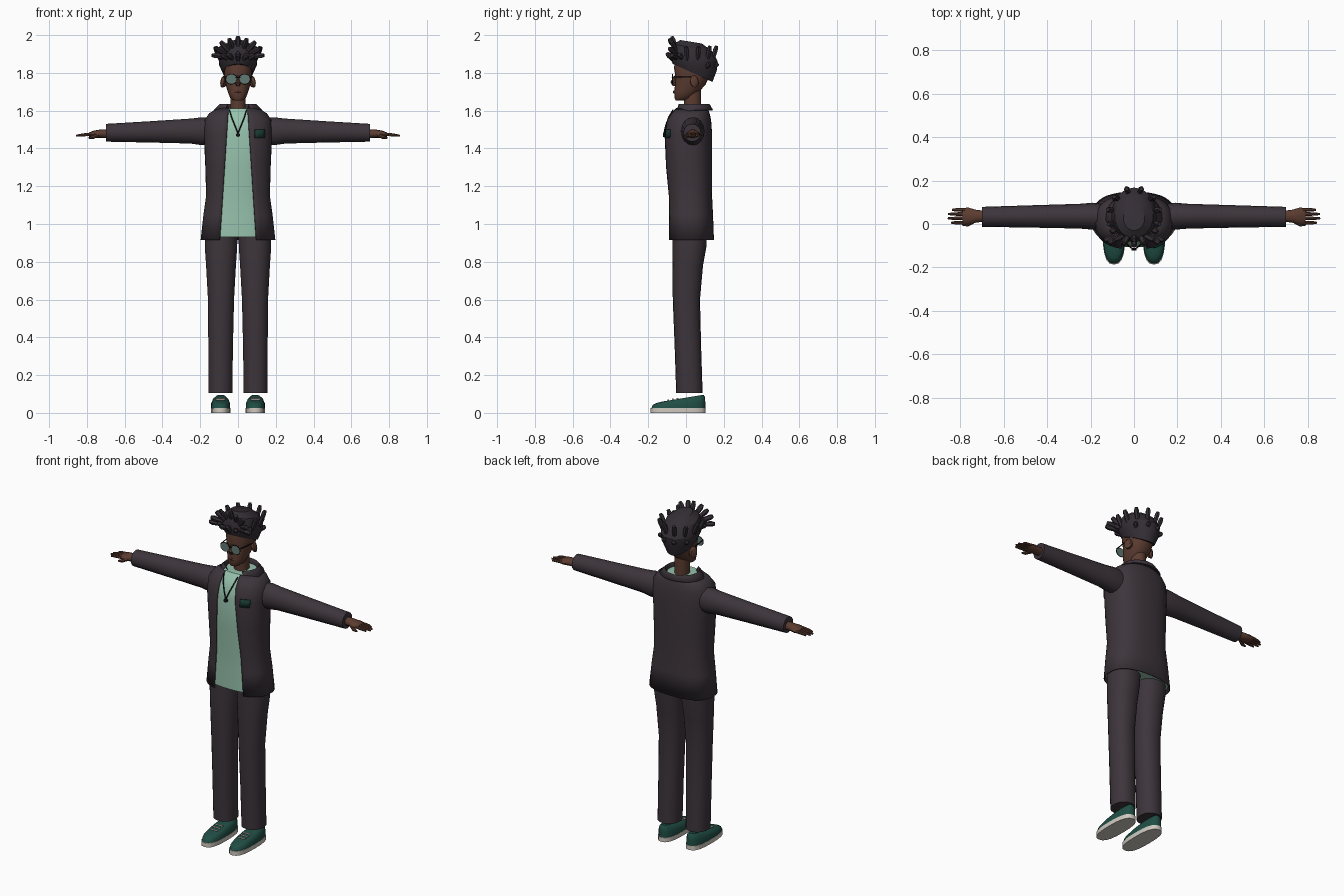
import bpy, bmesh, math
from math import sin, cos, pi, radians
from mathutils import Vector

cube = bpy.data.objects.get("Cube")
if cube:
    bpy.data.objects.remove(cube)


def material(name, r, g, b):
    m = bpy.data.materials.new(name)
    m.use_nodes = True
    m.diffuse_color = (r, g, b, 1)
    node = next(n for n in m.node_tree.nodes if n.type == "BSDF_PRINCIPLED")
    node.inputs["Base Color"].default_value = (r, g, b, 1)
    return m


CLOTH = material("dark suit cloth", .046, .035, .044)
HAIR = material("dark hair", .034, .027, .035)
SKIN = material("brown skin", .105, .045, .03)
MINT = material("mint shirt", .31, .54, .42)
GREEN = material("shoe green", .014, .075, .058)
SOLE = material("off white", .62, .58, .52)
LENS = material("grey green lens", .12, .19, .17)
BLACK = material("black trim", .008, .007, .008)
LIP = material("lip brown", .13, .042, .035)
POCKET = material("pocket green", .01, .04, .033)


def power(v, e):
    return math.copysign(abs(v) ** e, v)


def loft(name, rings, mat, closed=True, caps=True, thick=0, angle=40):
    """Skin a list of equal-length point rings."""
    bm = bmesh.new()
    rows = [[bm.verts.new(p) for p in ring] for ring in rings]
    n = len(rows[0])
    for a, b in zip(rows, rows[1:]):
        for i in range(n if closed else n - 1):
            j = (i + 1) % n
            bm.faces.new((a[i], a[j], b[j], b[i]))
    if caps and closed:
        bm.faces.new(rows[0])
        bm.faces.new(rows[-1])
    bmesh.ops.recalc_face_normals(bm, faces=bm.faces)
    me = bpy.data.meshes.new(name)
    bm.to_mesh(me)
    bm.free()
    ob = bpy.data.objects.new(name, me)
    bpy.context.collection.objects.link(ob)
    me.materials.append(mat)
    if thick:
        mod = ob.modifiers.new("thickness", "SOLIDIFY")
        mod.thickness, mod.offset = thick, 0
    bpy.ops.object.select_all(action="DESELECT")
    ob.select_set(True)
    bpy.context.view_layer.objects.active = ob
    bpy.ops.object.shade_smooth_by_angle(angle=radians(angle))
    return ob


def flat_ring(hx, yf, yb, zf, zb=None, xc=0, n=20, e=1.0):
    """Horizontal ring, tilted when front and back heights differ."""
    zb = zf if zb is None else zb
    pts = []
    for i in range(n):
        t = 2 * pi * i / n
        k = (1 - power(cos(t), e)) / 2
        pts.append((xc + hx * power(sin(t), e), yf + (yb - yf) * k, zf + (zb - zf) * k))
    return pts


def tube(name, points, radii, mat, n=6, flat=1.0, angle=40):
    """Tapered tube along a path; flat squashes its thickness."""
    pts = [Vector(p) for p in points]
    d = (pts[-1] - pts[0]).normalized()
    side = d.cross(Vector((0, 0, 1)) if abs(d.z) < .9 else Vector((0, 1, 0))).normalized()
    up = side.cross(d)
    rings = [[p + side * r * cos(2 * pi * i / n) + up * r * flat * sin(2 * pi * i / n)
              for i in range(n)] for p, r in zip(pts, radii)]
    return loft(name, rings, mat, angle=angle)


# Torso shape shared by jacket, shirt and pocket: height, half width, front, back
LEVELS = [(.915, .195, -.095, .145), (1.05, .18, -.095, .14), (1.15, .166, -.096, .135),
          (1.3, .17, -.108, .135), (1.48, .178, -.114, .135), (1.55, .174, -.1, .13),
          (1.585, .15, -.078, .122), (1.612, .1, -.056, .112)]


def torso(z, t, grow=0.0):
    for a, b in zip(LEVELS, LEVELS[1:]):
        if z <= b[0]:
            break
    k = (z - a[0]) / (b[0] - a[0])
    hx, yf, yb = (a[i] + (b[i] - a[i]) * k for i in (1, 2, 3))
    return ((hx + grow) * power(sin(t), .8),
            (yf + yb) / 2 - ((yb - yf) / 2 + grow) * power(cos(t), .8), z)


def angle_at(z, x):
    return math.asin((x / torso(z, pi / 2)[0]) ** 1.25)


def span(a, b, n):
    return [a + (b - a) * i / (n - 1) for i in range(n)]


heights = [l[0] for l in LEVELS]
jacket = []
for z in heights:
    t = angle_at(z, .05 + .046 * (1.61 - z) / .7)
    jacket.append([torso(z, a) for a in span(t, 2 * pi - t, 37)])
loft("jacket", jacket, CLOTH, closed=False, thick=.006)
loft("shirt", [[torso(max(z, .932), 2 * pi * i / 40, -.007) for i in range(40)] for z in heights], MINT)
loft("chest_pocket", [[torso(z, a, .006) for a in span(angle_at(z, .086), angle_at(z, .136), 4)]
                      for z in (1.455, 1.5)], POCKET, closed=False, thick=.006)

# Folded collar with dropped front points
collar = []
for rx, ry, z, drop in ((.082, .07, 1.6, 0), (.097, .09, 1.632, 0), (.128, .106, 1.602, .022)):
    collar.append([(rx * sin(a) * (1 + drop * 5 * max(0, cos(a))), .035 - ry * cos(a),
                    z - drop * max(0, cos(a))) for a in span(.6, 2 * pi - .6, 25)])
loft("collar", collar, CLOTH, closed=False, thick=.005)

# Head and neck
loft("neck", [flat_ring(.041, -.01, .08, z) for z in (1.57, 1.73)], SKIN)
loft("head", [flat_ring(*r, e=.9) for r in (
    (.024, -.055, .0, 1.655), (.042, -.062, .03, 1.668), (.054, -.062, .07, 1.7),
    (.066, -.058, .105, 1.74), (.073, -.056, .122, 1.78), (.075, -.064, .125, 1.83),
    (.066, -.05, .11, 1.89))], SKIN)
tube("nose", [(0, -.054, 1.785), (0, -.068, 1.75), (0, -.06, 1.73)], (.006, .015, .01), SKIN, n=8)
tube("lips", [(-.022, -.056, 1.698), (0, -.062, 1.699), (.022, -.056, 1.698)], (.002, .008, .002), LIP)

# Hair cap
loft("hair_cap", [flat_ring(*r, n=18) for r in (
    (.079, -.07, .14, 1.848, 1.752), (.1, -.08, .164, 1.872, 1.815),
    (.105, -.084, .168, 1.905, 1.862), (.088, -.066, .138, 1.952, 1.915),
    (.05, -.03, .085, 1.974, 1.955))], HAIR, angle=30)


def twist(name, base, aim, length, r=.015):
    b, d = Vector(base), Vector(aim).normalized()
    tube(name, [b - d * .02, b + d * length * .7, b + d * length], (r * .8, r, r * .65),
         HAIR, angle=20)


# Hair twists: upper fan, lower front row, crown ring, nape row
for i, a in enumerate(span(-1.45, 1.45, 9)):
    twist("hair_twist_fan", (.08 * sin(a), -.055, 1.88 + .055 * cos(a)),
          (sin(a), -.35 - .3 * (i % 2), cos(a)), .062)
for a in span(-1.2, 1.2, 7):
    twist("hair_twist_front", (.085 * sin(a), .01 - .088 * cos(a), 1.88),
          (.8 * sin(a), -.4, .15 + .3 * abs(cos(3 * a))), .036)
for a in span(-1.9, 1.9, 8):
    twist("hair_twist_crown", (.1 * sin(a), .04 + .11 * cos(a), 1.885),
          (.45 * sin(a), .28 * cos(a), 1), .06, .014)
for a in span(-.9, .9, 4):
    twist("hair_twist_nape", (.1 * sin(a), .04 + .115 * cos(a), 1.835),
          (sin(a), cos(a), .7), .025, .013)

# Glasses bridge, necklace and pendant
tube("glasses_bridge", [(-.012, -.073, 1.775), (.012, -.073, 1.775)], (.003, .003), BLACK)
tube("pendant", [(0, -.122, 1.472), (0, -.11, 1.472)], (.011, .011), BLACK, n=12)

for s, label in ((1, "left_"), (-1, "right_")):
    # Ear, lens, rim and temple
    tube(label + "ear", [(s * .066, .04, 1.752), (s * .08, .045, 1.755), (s * .086, .05, 1.757)],
         (.02, .024, .016), SKIN, n=12, flat=1.4)
    lens = [[(s * .035 + r * cos(2 * pi * i / 20), y, 1.767 + .9 * r * sin(2 * pi * i / 20))
             for i in range(20)] for r, y in ((.028, -.07), (.028, -.074))]
    loft(label + "lens", lens, LENS)
    bpy.ops.mesh.primitive_torus_add(major_radius=.029, minor_radius=.0022, major_segments=20,
                                     minor_segments=6, location=(s * .035, -.072, 1.767),
                                     rotation=(pi / 2, 0, 0))
    rim = bpy.context.object
    rim.name = label + "lens_rim"
    rim.scale = (1, .9, 1)
    rim.data.materials.append(BLACK)
    tube(label + "temple", [(s * .063, -.072, 1.779), (s * .077, .04, 1.779)], (.003, .003), BLACK)
    tube(label + "necklace", [(s * .046, -.068, 1.605), (s * .034, -.092, 1.565),
                              (s * .016, -.108, 1.52), (0, -.117, 1.48)], [.0032] * 4, BLACK)

    # Sleeve: x, y centre, z centre, half depth, half height
    sleeve = [[(s * x, y + ry * cos(2 * pi * i / 16), z + rz * sin(2 * pi * i / 16)) for i in range(16)]
              for x, y, z, ry, rz in ((.13, .035, 1.49, .055, .07), (.19, .036, 1.491, .062, .074),
                                      (.25, .036, 1.492, .057, .066), (.45, .035, 1.488, .052, .057),
                                      (.7, .033, 1.483, .046, .047))]
    loft(label + "sleeve", sleeve, CLOTH)

    # Hand
    hand = [[(s * x, y + ry * cos(2 * pi * i / 12), z + rz * sin(2 * pi * i / 12)) for i in range(12)]
            for x, y, z, ry, rz in ((.69, .036, 1.478, .025, .024), (.73, .036, 1.478, .03, .022),
                                    (.765, .036, 1.475, .04, .019), (.79, .036, 1.473, .037, .011))]
    loft(label + "hand", hand, SKIN)
    for y, tip in ((.065, .838), (.046, .856), (.026, .858), (.006, .842)):
        tube(label + "finger", [(s * .775, y, 1.475), (s * .82, y, 1.472), (s * tip, y, 1.467)],
             (.009, .008, .005), SKIN, n=8)
    tube(label + "thumb", [(s * .74, .012, 1.472), (s * .768, -.002, 1.46), (s * .79, -.004, 1.455)],
         (.01, .01, .005), SKIN, n=8)

    # Trouser leg
    loft(label + "trouser_leg", [flat_ring(hx, yf, yb, z, xc=s * xc, n=18, e=.9) for z, xc, hx, yf, yb in (
        (.105, .093, .064, -.052, .088), (.35, .092, .066, -.06, .08), (.6, .09, .07, -.07, .074),
        (.78, .09, .08, -.072, .09), (.88, .09, .087, -.072, .108), (.95, .088, .086, -.07, .11))], CLOTH)

    # Shoe: sole, upper and laces
    x = s * .092
    loft(label + "shoe_sole", [flat_ring(.052, -.187, .104, z, xc=x, e=.75) for z in (0, .026)], SOLE)
    loft(label + "shoe_upper", [flat_ring(w, f, b, zf, zb, xc=x, e=.8) for w, f, b, zf, zb in (
        (.051, -.183, .102, .026, .026), (.05, -.176, .102, .042, .06),
        (.041, -.155, .1, .053, .085), (.028, -.125, .093, .06, .096))], GREEN)
    for y in (-.095, -.07, -.045):
        z = .063 + (y + .125) * .166
        tube(label + "shoe_lace", [(x - .024, y, z), (x + .024, y, z)], (.0055, .0055), SOLE, flat=.6)
